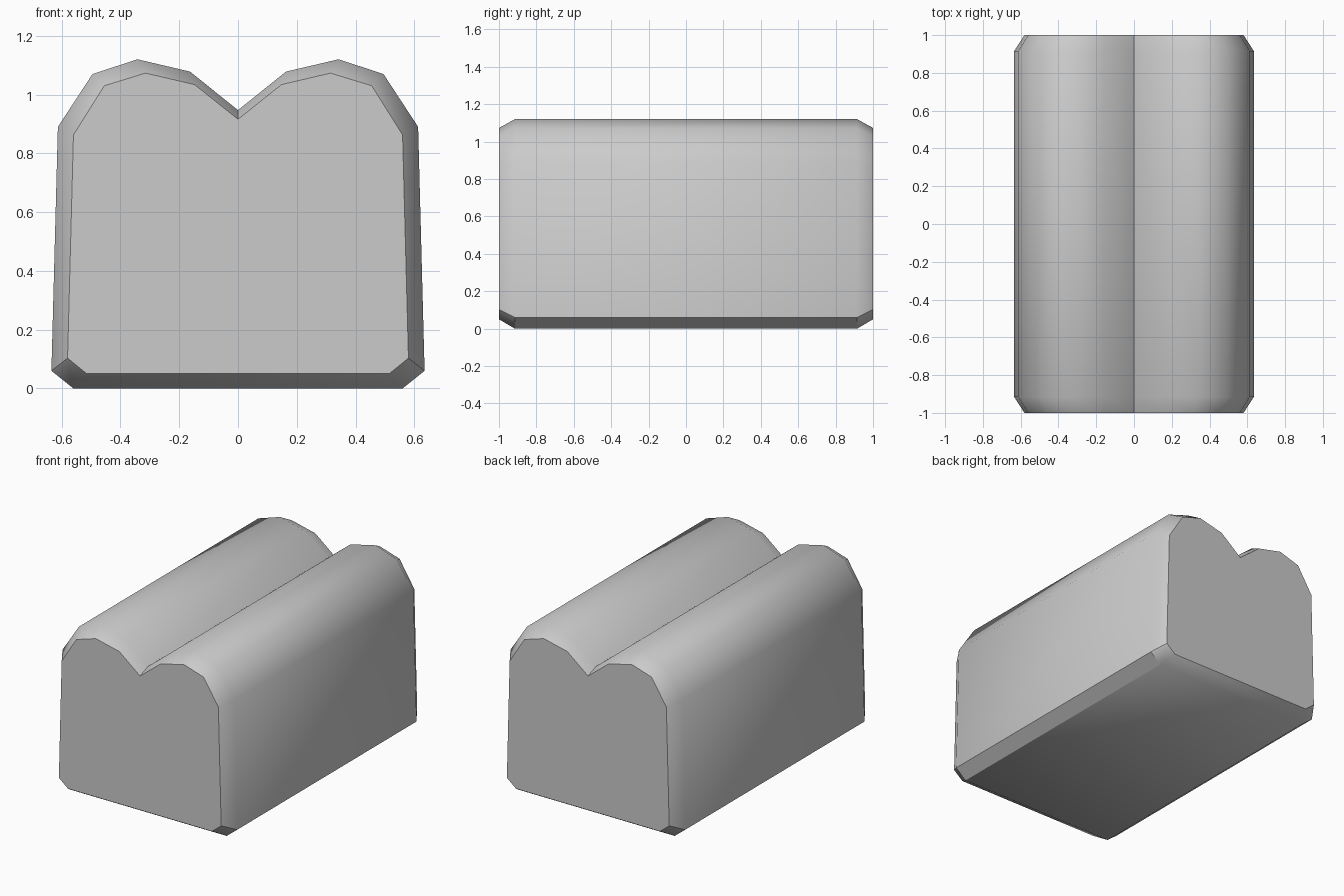
import bpy, bmesh, math

if "Cube" in bpy.data.objects:
    bpy.data.objects.remove(bpy.data.objects["Cube"])

# Right half of each cross-section, bottom to centre groove (x, z)
BODY = [(0.56, 0.0), (0.635, 0.06), (0.613, 0.89), (0.495, 1.07),
        (0.342, 1.12), (0.163, 1.078), (0.0, 0.947)]
END = [(0.515, 0.05), (0.58, 0.103), (0.56, 0.863), (0.455, 1.03),
       (0.315, 1.073), (0.148, 1.034), (0.0, 0.916)]


def mirrored(half):
    return half + [(-x, z) for x, z in reversed(half[:-1])]


bm = bmesh.new()

# Loft: end face, full section, full section, end face
rings = []
for y, half in ((-1.0, END), (-0.915, BODY), (0.915, BODY), (1.0, END)):
    rings.append([bm.verts.new((x, y, z)) for x, z in mirrored(half)])
n = len(rings[0])
for a, b in zip(rings, rings[1:]):
    for i in range(n):
        j = (i + 1) % n
        bm.faces.new((a[i], a[j], b[j], b[i]))

# Flat end caps
bm.faces.new(rings[0])
bm.faces.new(rings[-1])
bmesh.ops.recalc_face_normals(bm, faces=bm.faces)

mesh = bpy.data.meshes.new("bread_loaf")
bm.to_mesh(mesh)
bm.free()
loaf = bpy.data.objects.new("bread_loaf", mesh)
bpy.context.collection.objects.link(loaf)

# Soft crust, sharp groove and lower edges
bpy.context.view_layer.objects.active = loaf
loaf.select_set(True)
bpy.ops.object.shade_smooth_by_angle(angle=math.radians(36))
